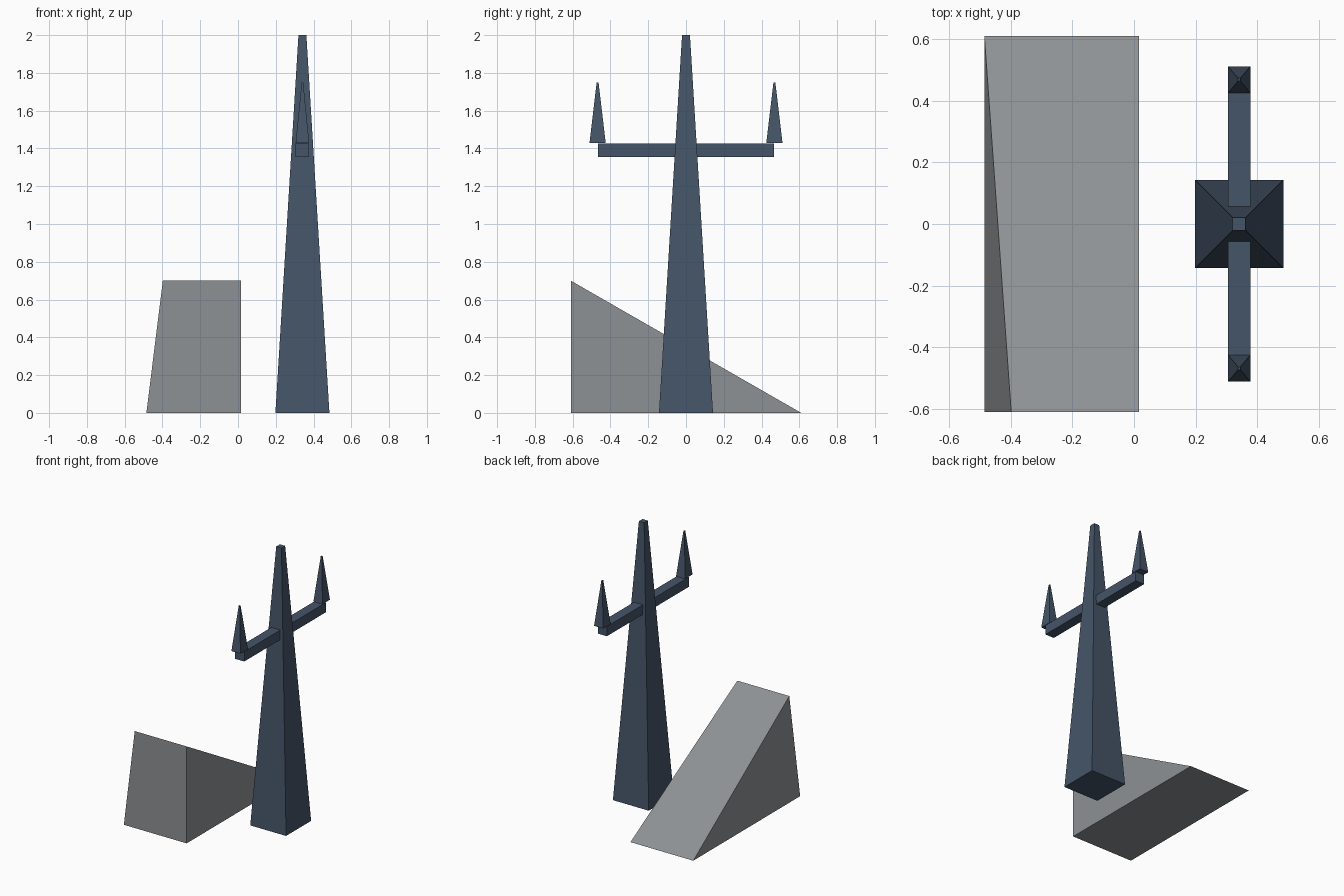
import bpy

cube = bpy.data.objects.get("Cube")
if cube:
    bpy.data.objects.remove(cube, do_unlink=True)


def make_material(name, rgb):
    mat = bpy.data.materials.new(name)
    mat.use_nodes = True
    mat.diffuse_color = (*rgb, 1)
    mat.node_tree.nodes["Principled BSDF"].inputs["Base Color"].default_value = (*rgb, 1)
    return mat


slate = make_material("slate_blue", (0.06, 0.09, 0.138))
grey = make_material("stone_grey", (0.27, 0.285, 0.297))


def build(name, verts, faces, mat):
    mesh = bpy.data.meshes.new(name)
    mesh.from_pydata(verts, [], faces)
    mesh.materials.append(mat)
    obj = bpy.data.objects.new(name, mesh)
    bpy.context.collection.objects.link(obj)
    return obj


def tapered_box(name, x, y, z0, z1, base, top, mat):
    """Four-sided post from half-sizes (x, y) at its base and top."""
    corners = [(-1, -1), (1, -1), (1, 1), (-1, 1)]
    verts = [(x + sx * half[0], y + sy * half[1], z)
             for z, half in ((z0, base), (z1, top)) for sx, sy in corners]
    sides = [(i, (i + 1) % 4, (i + 1) % 4 + 4, i + 4) for i in range(4)]
    return build(name, verts, [(3, 2, 1, 0), (4, 5, 6, 7)] + sides, mat)


# Tall tapering tower
TOWER_X = 0.341
tapered_box("tower", TOWER_X, 0, 0, 2, (0.143, 0.143), (0.021, 0.021), slate)

# Crossbar through the tower, with a spike on each end
tapered_box("crossbar", TOWER_X, 0, 1.355, 1.425, (0.036, 0.467), (0.036, 0.467), slate)
for side, sign in (("front", -1), ("back", 1)):
    tapered_box(side + "_spike", TOWER_X, sign * 0.468, 1.428, 1.75,
                (0.036, 0.043), (0.004, 0.005), slate)

# Wedge ramp, tall at the front, its right side leaning inwards
L, R, D, H = -0.485, 0.017, 0.61, 0.70
build("ramp",
      [(L, -D, 0), (R, -D, 0), (R, D, 0), (L, D, 0), (-0.398, -D, H), (R, -D, H)],
      [(3, 2, 1, 0), (0, 1, 5, 4), (1, 2, 5), (2, 3, 4, 5), (3, 0, 4)], grey)
